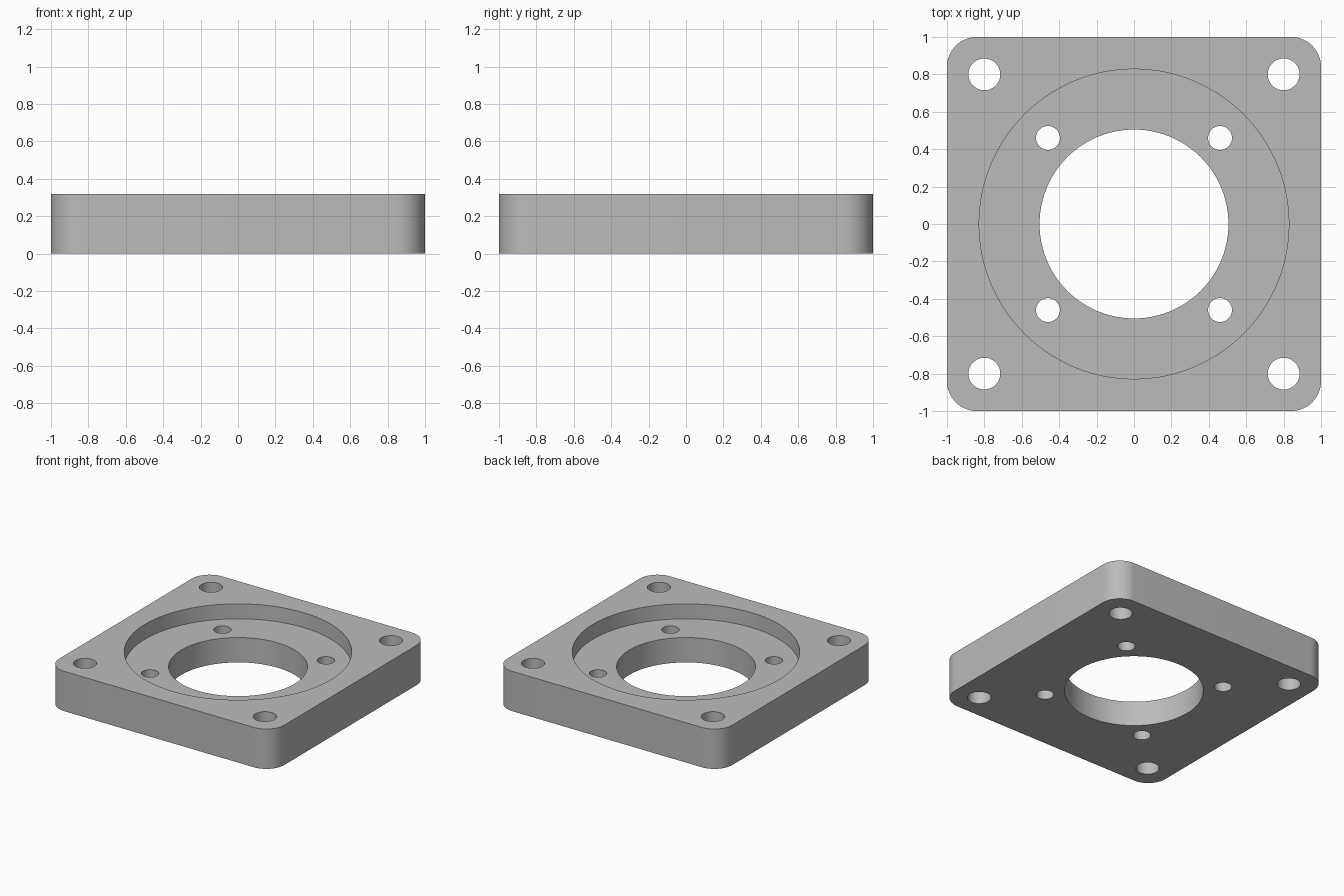
import bpy
import bmesh
import math
from mathutils import Matrix

HEIGHT = 0.32
FLOOR = 0.20          # level of the recess floor
CORNER = 0.16

cube = bpy.data.objects.get("Cube")
if cube:
    bpy.data.objects.remove(cube, do_unlink=True)

# Material
grey = bpy.data.materials.new("machined grey")
grey.use_nodes = True
colour = (0.5, 0.5, 0.5, 1)
grey.diffuse_color = colour
grey.node_tree.nodes["Principled BSDF"].inputs["Base Color"].default_value = colour


def to_object(name, bm):
    mesh = bpy.data.meshes.new(name)
    bm.to_mesh(mesh)
    bm.free()
    mesh.materials.append(grey)
    obj = bpy.data.objects.new(name, mesh)
    bpy.context.collection.objects.link(obj)
    return obj


def cut_hole(target, radius, x=0, y=0, bottom=-0.1, segments=48):
    """Cut a vertical round hole from the level 'bottom' up through the top."""
    top = HEIGHT + 0.1
    bm = bmesh.new()
    bmesh.ops.create_cone(
        bm, cap_ends=True, segments=segments, radius1=radius, radius2=radius,
        depth=top - bottom, matrix=Matrix.Translation((x, y, (top + bottom) / 2)))
    cutter = to_object("hole_cutter", bm)
    cutter.hide_render = True
    mod = target.modifiers.new("hole", "BOOLEAN")
    mod.operation = "DIFFERENCE"
    mod.solver = "EXACT"
    mod.object = cutter
    bpy.context.view_layer.objects.active = target
    bpy.ops.object.modifier_apply(modifier=mod.name)
    bpy.data.objects.remove(cutter, do_unlink=True)


# Square plate with rounded vertical corners
bm = bmesh.new()
bmesh.ops.create_cube(bm, size=1, matrix=Matrix.Translation((0, 0, HEIGHT / 2))
                      @ Matrix.Diagonal((2, 2, HEIGHT, 1)))
uprights = [e for e in bm.edges
            if abs(e.verts[0].co.z - e.verts[1].co.z) > HEIGHT / 2]
bmesh.ops.bevel(bm, geom=uprights, offset=CORNER, segments=16,
                profile=0.5, affect="EDGES")
plate = to_object("flange_plate", bm)

# Round recess in the top, then the central bore
cut_hole(plate, 0.828, bottom=FLOOR, segments=128)
cut_hole(plate, 0.505, segments=96)

# Corner mounting holes and smaller holes in the recess floor
for sx in (-1, 1):
    for sy in (-1, 1):
        cut_hole(plate, 0.085, 0.80 * sx, 0.80 * sy)
        cut_hole(plate, 0.064, 0.46 * sx, 0.46 * sy)

# Smooth round walls, sharp rims
bpy.ops.object.select_all(action="DESELECT")
plate.select_set(True)
bpy.context.view_layer.objects.active = plate
bpy.ops.object.shade_smooth_by_angle(angle=math.radians(30))
